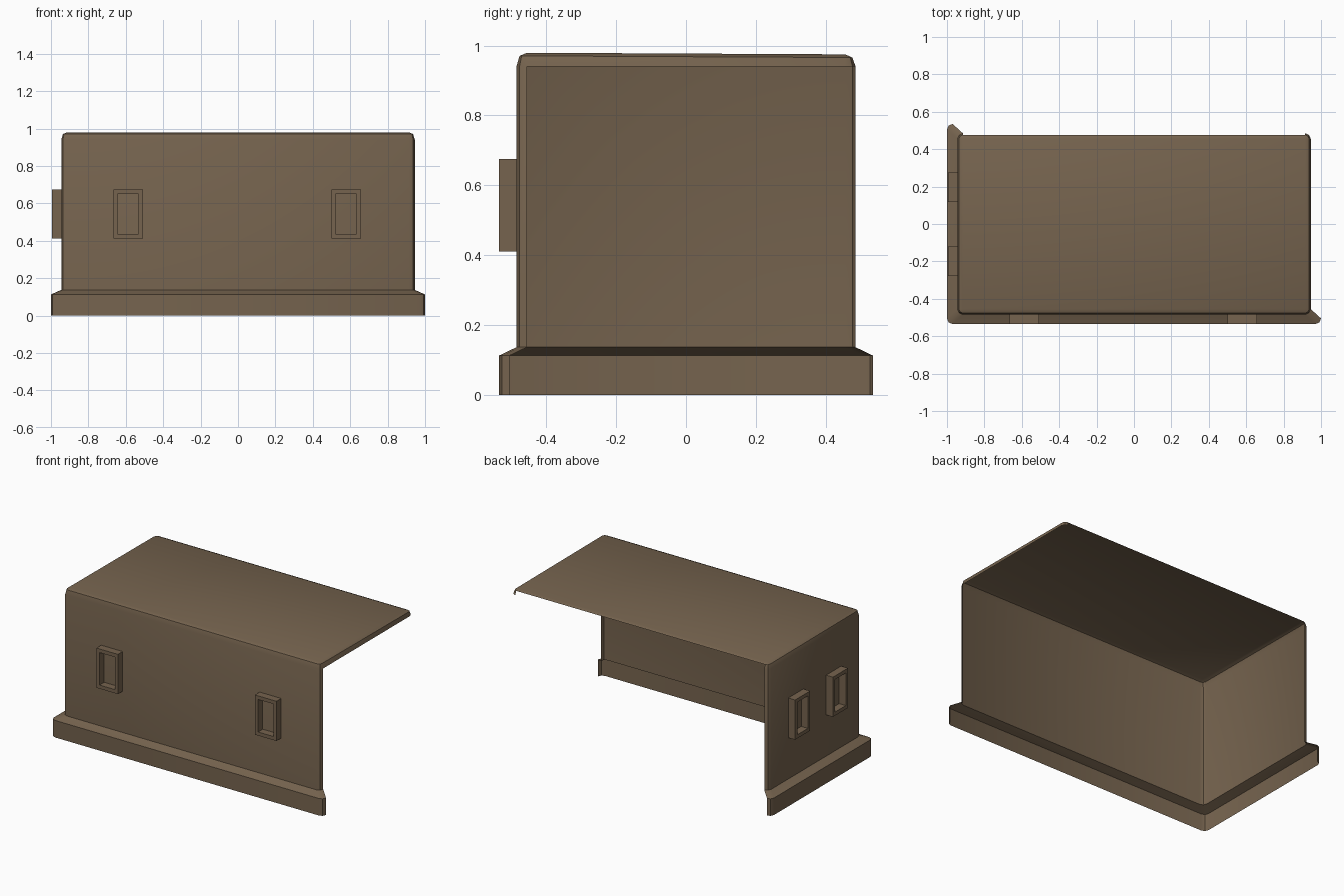
import bpy, bmesh, math
from mathutils import Vector

if "Cube" in bpy.data.objects:
    bpy.data.objects.remove(bpy.data.objects["Cube"])

brown = bpy.data.materials.new("earthy brown")
brown.diffuse_color = (0.18, 0.126, 0.077, 1)
brown.use_nodes = True
brown.node_tree.nodes["Principled BSDF"].inputs["Base Color"].default_value = brown.diffuse_color


def finish(name, bm):
    bmesh.ops.remove_doubles(bm, verts=bm.verts, dist=0.0005)
    me = bpy.data.meshes.new(name)
    bm.to_mesh(me)
    bm.free()
    me.materials.append(brown)
    ob = bpy.data.objects.new(name, me)
    bpy.context.collection.objects.link(ob)
    bpy.context.view_layer.objects.active = ob
    ob.select_set(True)
    bpy.ops.object.shade_smooth_by_angle(angle=math.radians(40))
    ob.select_set(False)
    return ob


def ring(bm, cx, cy, r, z, tilt=0.0):
    """Rounded rectangle, clockwise from the front right corner; three points per corner."""
    verts = []
    for k, (sx, sy) in enumerate(((1, -1), (-1, -1), (-1, 1), (1, 1))):
        for j in range(3):
            a = -math.pi / 2 * k - math.pi / 4 * j
            x, y = sx * cx + r * math.cos(a), sy * cy + r * math.sin(a)
            verts.append(bm.verts.new((x, y, z - tilt * y)))
    return verts


def bridge(bm, lo, hi, edges):
    for i in edges:
        j = (i + 1) % 12
        bm.faces.new((lo[j], lo[i], hi[i], hi[j]))


CX, CY, R = 0.915, 0.455, 0.03     # wall corner centres and radius
WALLS = range(8)                   # front and left sides with their rounded ends

# Skirting around the front and left
bm = bmesh.new()
rows = [ring(bm, 0.97, 0.505, 0.03, 0), ring(bm, 0.97, 0.505, 0.03, 0.113),
        ring(bm, CX, CY, R, 0.137)]
for lo, hi in zip(rows, rows[1:]):
    bridge(bm, lo, hi, WALLS)
bmesh.ops.delete(bm, geom=[v for v in bm.verts if not v.link_faces], context='VERTS')
finish("base_skirting", bm)

# Front and left walls with the rounded roof, open at the back and right
bm = bmesh.new()
rows = [ring(bm, CX, CY, R, 0.137), ring(bm, CX, CY, R, 0.94),
        ring(bm, CX, CY, 0.021, 0.968, 0.005), ring(bm, CX, CY, 0.0, 0.977, 0.005)]
bridge(bm, rows[0], rows[1], WALLS)
bridge(bm, rows[1], rows[2], [i for i in range(12) if i != 8])
bridge(bm, rows[2], rows[3], range(12))
bm.faces.new([rows[3][k] for k in (9, 6, 3, 0)])
bmesh.ops.delete(bm, geom=[v for v in bm.verts if not v.link_faces], context='VERTS')
finish("walls_and_roof", bm)


# Window frames: hollow raised borders standing on the walls
def window_frame(name, origin, along, out):
    bm = bmesh.new()

    def rect(w, h, d):
        return [bm.verts.new(origin + along * (a * w) + Vector((0, 0, b * h)) + out * d)
                for a, b in ((-1, -1), (1, -1), (1, 1), (-1, 1))]

    loops = [rect(0.079, 0.132, 0), rect(0.079, 0.132, 0.05),
             rect(0.056, 0.108, 0.05), rect(0.056, 0.108, 0.001)]
    for lo, hi in zip(loops, loops[1:]):
        for i in range(4):
            j = (i + 1) % 4
            bm.faces.new((lo[i], lo[j], hi[j], hi[i]))
    finish(name, bm)


for side, x in (("left", -0.587), ("right", 0.578)):
    window_frame("front_window_" + side, Vector((x, -CY - R, 0.543)),
                 Vector((1, 0, 0)), Vector((0, -1, 0)))
for side, y in (("front", -0.2), ("back", 0.197)):
    window_frame("side_window_" + side, Vector((-CX - R, y, 0.543)),
                 Vector((0, -1, 0)), Vector((-1, 0, 0)))
